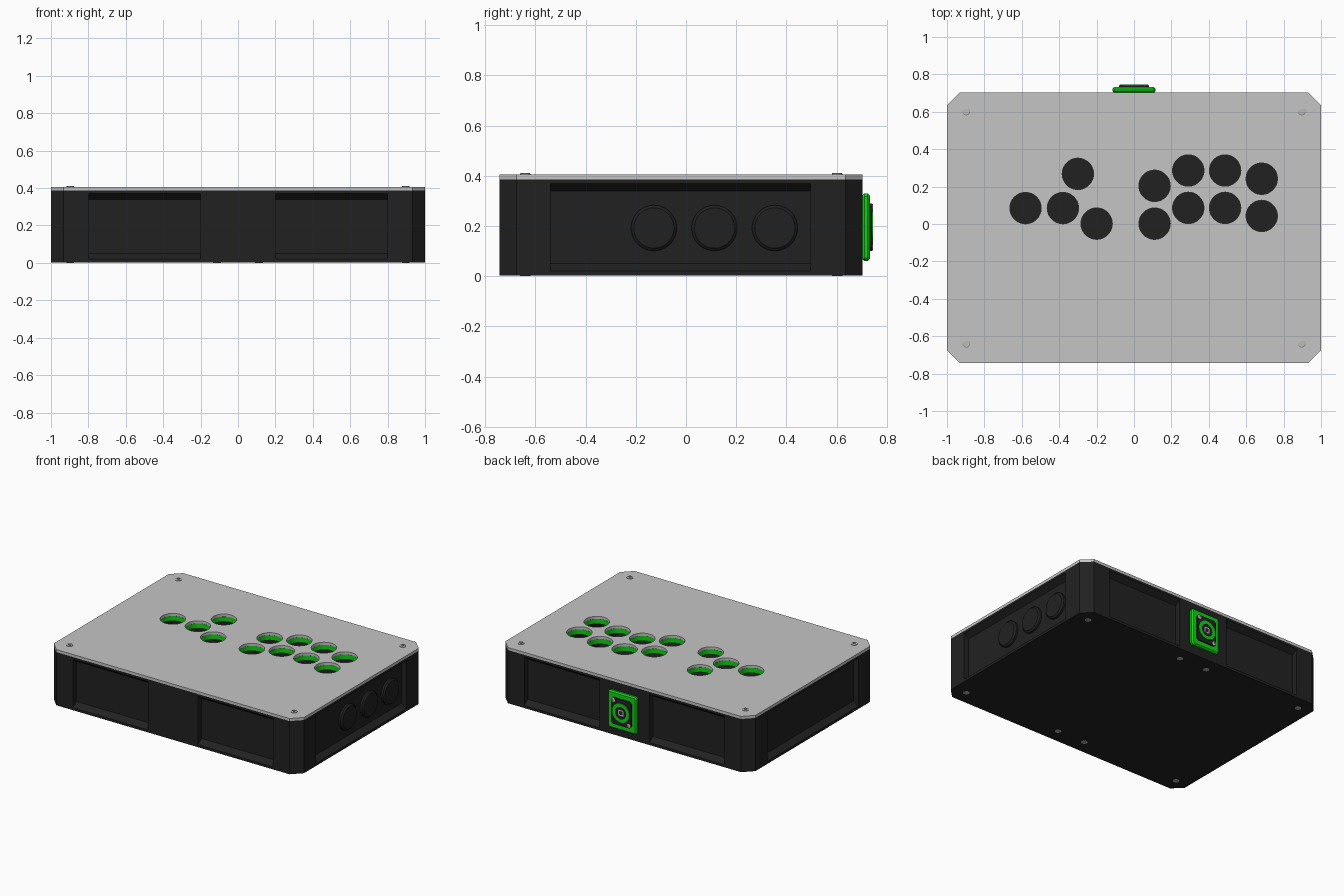
import bpy, bmesh, math
from mathutils import Vector, Matrix

if "Cube" in bpy.data.objects:
    bpy.data.objects.remove(bpy.data.objects["Cube"])


def material(name, rgb):
    m = bpy.data.materials.new(name)
    m.diffuse_color = (*rgb, 1)
    m.use_nodes = True
    m.node_tree.nodes["Principled BSDF"].inputs["Base Color"].default_value = m.diffuse_color
    return m


BLACK = material("matte_black", (0.0155, 0.0155, 0.0155))
GREY = material("light_grey", (0.56, 0.56, 0.56))
GREEN = material("bright_green", (0.007, 0.64, 0.009))
STEEL = material("steel", (0.5, 0.5, 0.5))

X, Y, Z = Vector((1, 0, 0)), Vector((0, 1, 0)), Vector((0, 0, 1))
FRONT, BACK = -0.743, 0.703


def make_object(name, bm, mat):
    bmesh.ops.recalc_face_normals(bm, faces=bm.faces)
    me = bpy.data.meshes.new(name)
    bm.to_mesh(me)
    bm.free()
    me.materials.append(mat)
    ob = bpy.data.objects.new(name, me)
    bpy.context.collection.objects.link(ob)
    return ob


def activate(ob):
    bpy.ops.object.select_all(action='DESELECT')
    ob.select_set(True)
    bpy.context.view_layer.objects.active = ob


def smooth(ob):
    activate(ob)
    bpy.ops.object.shade_smooth_by_angle(angle=math.radians(30))


def prism(name, pts, a, b, mat, u=X, v=Y, origin=(0, 0, 0)):
    """Outline in the u, v plane, pushed from a to b along u x v."""
    w, o = u.cross(v), Vector(origin)
    bm = bmesh.new()
    face = bm.faces.new([bm.verts.new(o + u * p + v * q + w * a) for p, q in pts])
    new = bmesh.ops.extrude_face_region(bm, geom=[face])['geom']
    bmesh.ops.translate(bm, vec=w * (b - a),
                        verts=[g for g in new if isinstance(g, bmesh.types.BMVert)])
    return make_object(name, bm, mat)


def lathe(name, centre, axis, profile, mat, segs=48):
    """Closed turned part; profile is (radius, height) pairs along the axis."""
    rot = axis.to_track_quat('Z', 'Y').to_matrix()
    bm = bmesh.new()
    rings = []
    for r, h in profile:
        rings.append([bm.verts.new(Vector(centre) + rot @ Vector(
            (r * math.cos(t * math.tau / segs), r * math.sin(t * math.tau / segs), h)))
            for t in range(segs)])
    for lo, hi in zip(rings, rings[1:]):
        for i in range(segs):
            j = (i + 1) % segs
            bm.faces.new((lo[i], lo[j], hi[j], hi[i]))
    bm.faces.new(rings[0])
    bm.faces.new(rings[-1])
    ob = make_object(name, bm, mat)
    smooth(ob)
    return ob


def cut(ob, cutter):
    mod = ob.modifiers.new("cut", 'BOOLEAN')
    mod.operation, mod.solver, mod.object = 'DIFFERENCE', 'EXACT', cutter
    activate(ob)
    bpy.ops.object.modifier_apply(modifier=mod.name)
    bpy.data.objects.remove(cutter)


def outline(inset=0.0, c=0.068):
    """Rectangle with clipped corners, as seen from above."""
    x, f, b = 1 - inset, FRONT + inset, BACK - inset
    return [(-x + c, f), (x - c, f), (x, f + c), (x, b - c),
            (x - c, b), (-x + c, b), (-x, b - c), (-x, f + c)]


def rect(w, h, c):
    w, h = w / 2, h / 2
    return [(-w + c, -h), (w - c, -h), (w, -h + c), (w, h - c),
            (w - c, h), (-w + c, h), (-w, h - c), (-w, -h + c)]


# Case: hollow tray with clipped corners
case = prism("case", outline(), 0.002, 0.386, BLACK)
cut(case, prism("cavity", outline(0.08), 0.03, 0.5, BLACK))

# Recessed side panels, sloped at top and bottom
DEPTH = 0.04
slope = [(-0.01, 0.0125), (DEPTH, 0.05), (DEPTH, 0.34), (-0.01, 0.3775)]
mid_y = -0.022
panels = [((sx * 0.5, y, 0), u, 0.3) for sx in (-1, 1)
          for y, u in ((FRONT, Y), (BACK, -Y))]
panels += [((-1, mid_y, 0), X, 0.518), ((1, mid_y, 0), -X, 0.518)]
for origin, u, half in panels:
    cut(case, prism("recess", slope, -half, half, BLACK, u, Z, origin))

# Top cover and the green panel under it, drilled for the buttons
cover = prism("top_cover", outline(), 0.386, 0.405, GREY)
under = prism("green_under_panel", outline(0.081), 0.35, 0.3855, GREEN)
holes = [(-0.58, 0.085), (-0.38, 0.085), (-0.30, 0.268), (-0.20, 0.002),
         (0.11, 0.204), (0.11, 0.002), (0.29, 0.286), (0.29, 0.086),
         (0.487, 0.286), (0.487, 0.086), (0.683, 0.242), (0.683, 0.043)]
for x, y in holes:
    for plate in (cover, under):
        cut(plate, lathe("drill", (x, y, 0.3), Z, [(0.084, 0), (0.084, 0.2)], BLACK))
for plate in (cover, under):
    smooth(plate)


# Screws with a socket in the head
def screw(name, centre, axis, r, h):
    lathe(name, centre, axis, [(r, -0.004), (r, h * 0.6), (r * 0.8, h),
                               (r * 0.45, h), (r * 0.45, h * 0.3)], STEEL, 24)


for y in (-0.64, 0.602):
    for x in (-0.897, 0.897):
        screw("cover_screw", (x, y, 0.405), Z, 0.021, 0.007)
    for x in (-0.897, -0.112, 0.112, 0.897):
        screw("base_screw", (x, y, 0.002), -Z, 0.021, 0.002)

# Three round plugs in the right side panel
for y in (-0.128, 0.113, 0.354):
    lathe("side_plug", (1 - DEPTH, y, 0.192), X,
          [(0.091, -0.005), (0.091, 0.014), (0.08, 0.024)], BLACK)

# Cable socket at the back: green mount, black flange, green ring, steel port
SZ = 0.195
mount = prism("socket_mount", rect(0.23, 0.27, 0.012), -0.002, 0.029, GREEN,
              -X, Z, (0, BACK, SZ))
bev = mount.modifiers.new("edge", 'BEVEL')
bev.width, bev.segments, bev.limit_method = 0.009, 1, 'ANGLE'
bev.angle_limit = math.radians(60)
prism("socket_flange", rect(0.16, 0.19, 0.014), 0.025, 0.038, BLACK,
      -X, Z, (0, BACK, SZ))
face_y = BACK + 0.038
lathe("socket_ring", (0, face_y, SZ), Y,
      [(0.068, -0.002), (0.068, 0.004), (0.044, 0.004), (0.044, 0.0005)], GREEN)
lathe("socket_well", (0, face_y, SZ), Y, [(0.044, 0), (0.044, 0.0015)], BLACK)
prism("socket_port", rect(0.042, 0.042, 0.005), 0, 0.003, STEEL, -X, Z, (0, face_y, SZ))
prism("port_opening", rect(0.026, 0.026, 0.003), 0, 0.0036, BLACK, -X, Z, (0, face_y, SZ))
for s in (-1, 1):
    screw("socket_screw", (s * 0.062, face_y, SZ + s * 0.078), Y, 0.015, 0.004)
